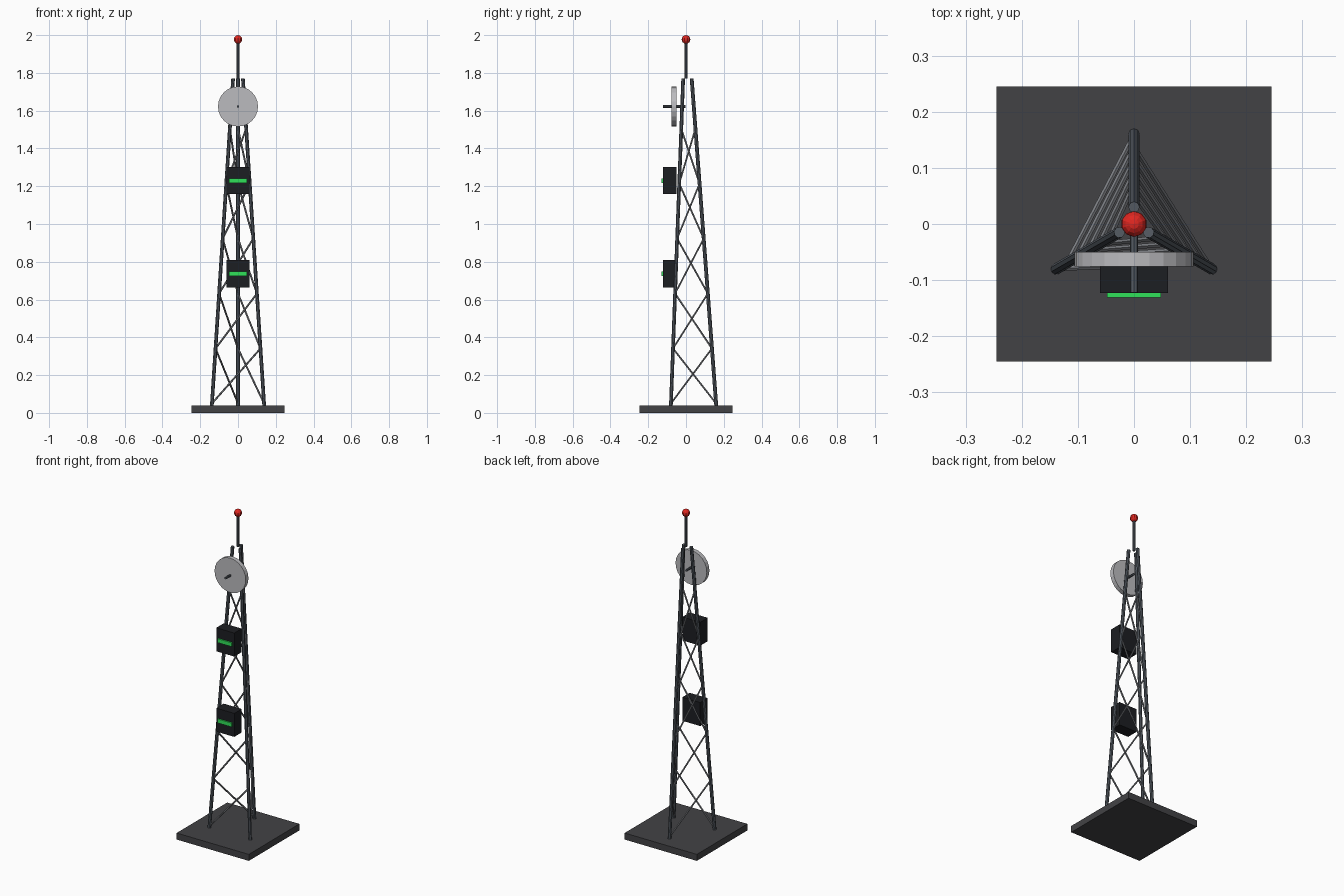
import bpy
from math import cos, sin, radians
from mathutils import Vector

if "Cube" in bpy.data.objects:
    bpy.data.objects.remove(bpy.data.objects["Cube"])


def material(name, rgb):
    m = bpy.data.materials.new(name)
    m.diffuse_color = (*rgb, 1)
    m.use_nodes = True
    m.node_tree.nodes["Principled BSDF"].inputs["Base Color"].default_value = m.diffuse_color
    return m


STEEL = material("steel", (0.09, 0.105, 0.125))
BRACE = material("brace_steel", (0.22, 0.23, 0.25))
BASE = material("base_grey", (0.055, 0.055, 0.06))
BLACK = material("box_black", (0.012, 0.013, 0.016))
GREEN = material("light_green", (0.03, 0.75, 0.1))
RED = material("beacon_red", (0.75, 0.02, 0.015))
DISH = material("dish_grey", (0.5, 0.5, 0.52))


def finish(name, mat):
    ob = bpy.context.object
    ob.name = name
    ob.data.materials.append(mat)
    return ob


def box(name, size, loc, mat):
    bpy.ops.mesh.primitive_cube_add(size=1, location=loc)
    ob = finish(name, mat)
    ob.scale = size
    return ob


def rod(name, a, b, r, mat, sides=8):
    a, b = Vector(a), Vector(b)
    bpy.ops.mesh.primitive_cylinder_add(vertices=sides, radius=r, depth=(b - a).length,
                                        location=(a + b) / 2)
    ob = finish(name, mat)
    ob.rotation_euler = (b - a).to_track_quat('Z', 'Y').to_euler()
    return ob


Z0, Z1, R0, R1 = 0.04, 1.77, 0.16, 0.03


def leg_point(i, z):
    """Centre of leg i (front left, front right, back) at height z."""
    a = radians(210 + 120 * i)
    r = R0 + (R1 - R0) * (z - Z0) / (Z1 - Z0)
    return Vector((r * cos(a), r * sin(a), z))


# Base slab
box("base", (0.49, 0.49, 0.04), (0, 0, 0.02), BASE)

# Three tapering legs, with one diagonal per face in each of five bays
levels = [0.05 + 0.291 * k for k in range(6)]
for i, side in enumerate(("front_left", "front_right", "back")):
    rod(side + "_leg", leg_point(i, Z0 - 0.005), leg_point(i, Z1), 0.01, STEEL)
    for k in range(5):
        rod(f"{side}_brace_{k + 1}", leg_point(i, levels[k]),
            leg_point(i + 1, levels[k + 1]), 0.005, BRACE, 6)

# Equipment boxes with a green indicator strip
for name, z in (("lower", 0.737), ("upper", 1.23)):
    box(name + "_box", (0.122, 0.072, 0.144), (0, -0.087, z), BLACK)
    box(name + "_indicator", (0.097, 0.012, 0.024), (0, -0.125, z), GREEN)

# Dish and its feed rod
rod("dish", (0, -0.05, 1.622), (0, -0.076, 1.622), 0.106, DISH, 24)
rod("dish_feed", (0, -0.002, 1.622), (0, -0.122, 1.622), 0.007, STEEL)

# Mast and beacon
rod("mast", (0, 0, 1.77), (0, 0, 1.97), 0.008, STEEL)
bpy.ops.mesh.primitive_uv_sphere_add(segments=10, ring_count=8, radius=0.023,
                                     location=(0, 0, 1.977))
finish("beacon", RED)
